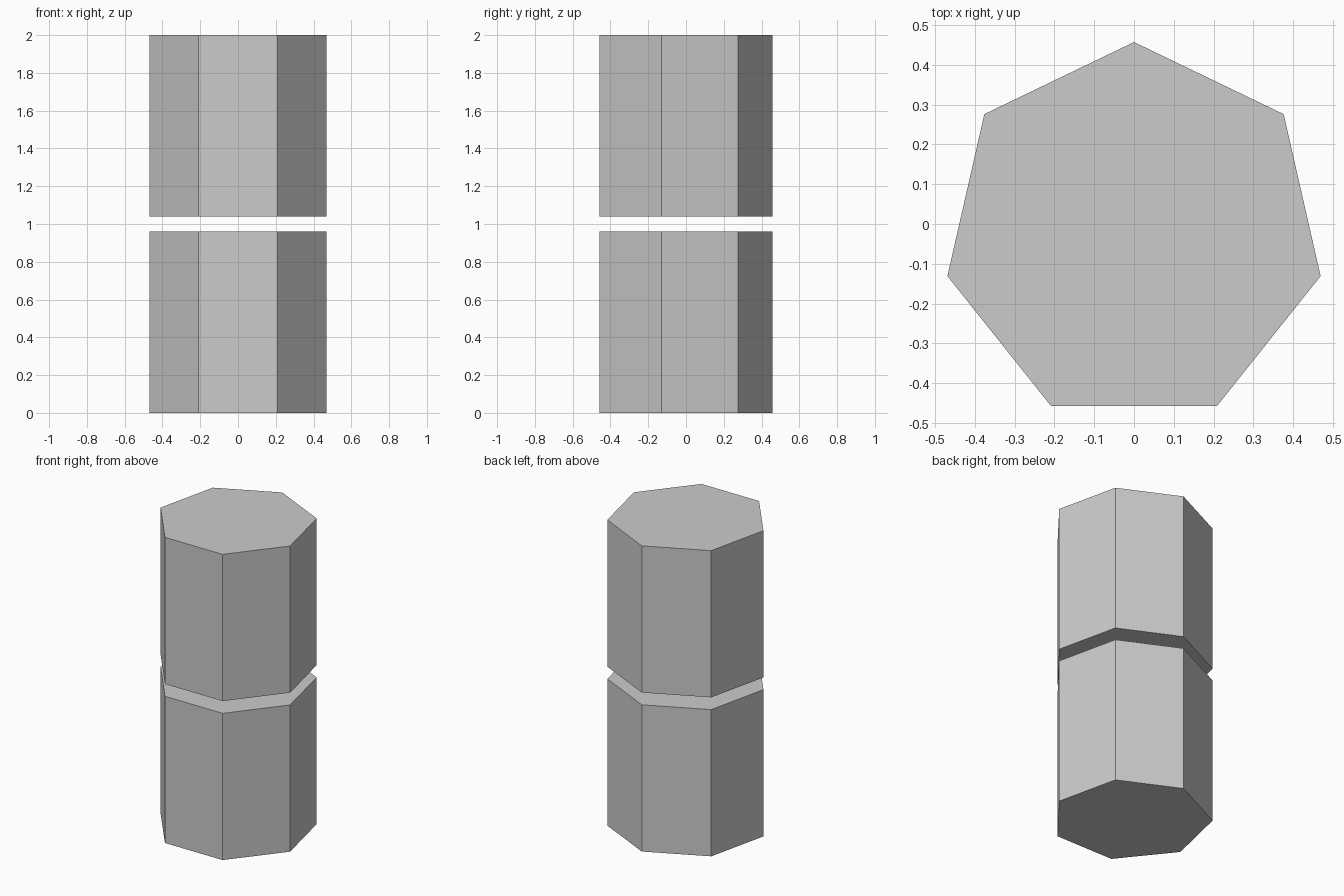
import bpy
from math import pi, cos

if "Cube" in bpy.data.objects:
    bpy.data.objects.remove(bpy.data.objects["Cube"])

SIDES = 7
RADIUS = 0.481
HEIGHT = 0.96
# shift so the heptagon's extents are centred on y = 0
Y_OFFSET = -RADIUS * (1 - cos(pi / SIDES)) / 2


def prism(name, base_z):
    """Seven-sided prism with one corner pointing to +y."""
    bpy.ops.mesh.primitive_cylinder_add(
        vertices=SIDES, radius=RADIUS, depth=HEIGHT,
        location=(0, Y_OFFSET, base_z + HEIGHT / 2))
    obj = bpy.context.object
    obj.name = name
    # put the first corner on +y whatever the primitive's start angle
    corner = max(obj.data.vertices, key=lambda v: v.co.y).co
    for v in obj.data.vertices:
        if abs(corner.x) > 1e-4:
            v.co.x, v.co.y = -v.co.y, v.co.x
    return obj


# Two stacked prisms with a narrow gap between them
prism("lower_prism", 0.0)
prism("upper_prism", 2.0 - HEIGHT)
